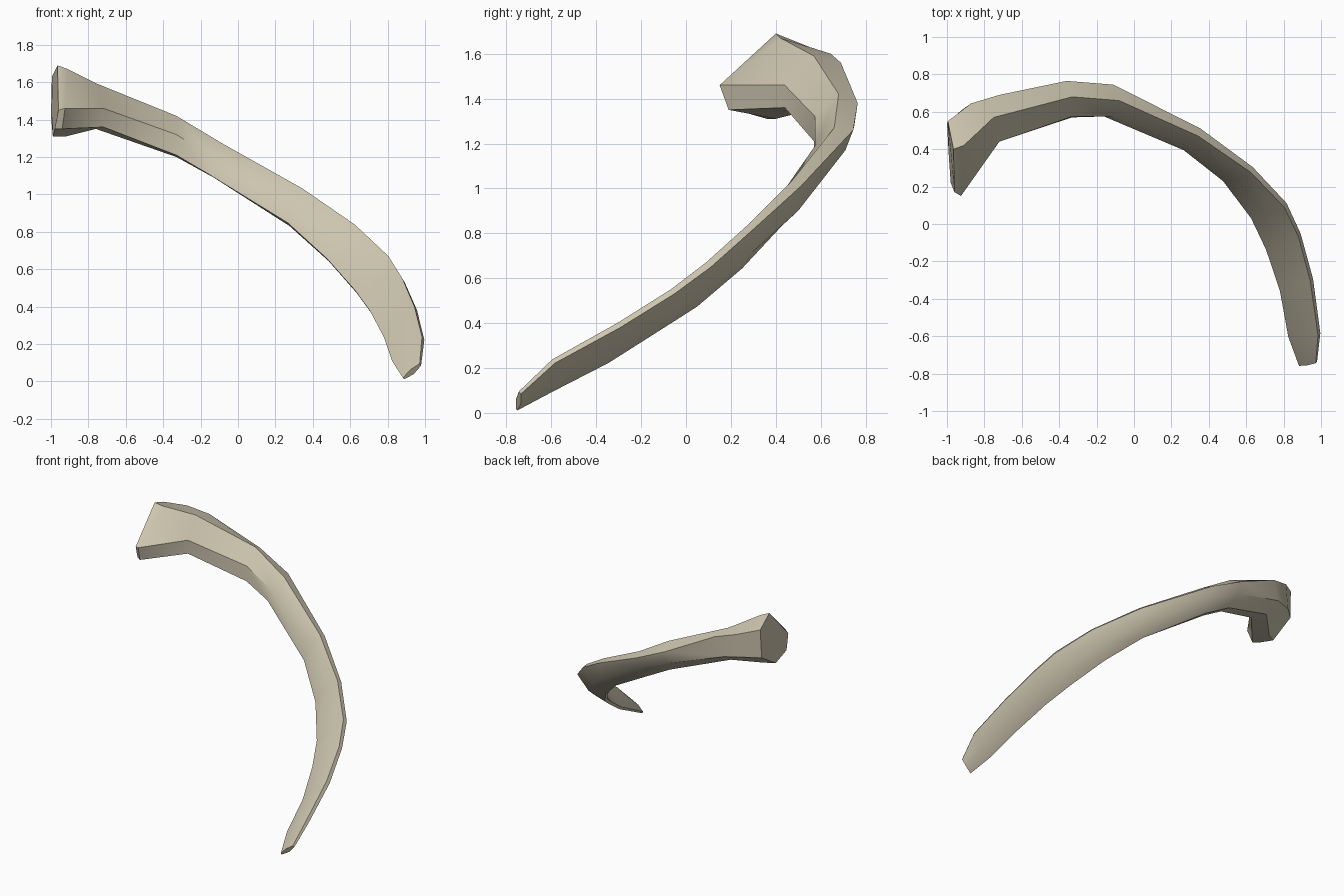
import bpy, bmesh, math
from mathutils import Vector

bone = bpy.data.materials.new("bone")
bone.diffuse_color = (0.61, 0.56, 0.43, 1)

# Flat blade: lower edge, upper edge and thickness, from the tip upwards
blade = [
    ((0.885, -0.755, 0.015), (0.975, -0.74, 0.09), 0.04),
    ((0.83, -0.60, 0.10), (0.99, -0.59, 0.23), 0.06),
    ((0.785, -0.35, 0.23), (0.95, -0.30, 0.39), 0.07),
    ((0.71, -0.13, 0.37), (0.885, -0.06, 0.54), 0.07),
    ((0.63, 0.04, 0.48), (0.81, 0.10, 0.66), 0.08),
    ((0.48, 0.24, 0.65), (0.63, 0.29, 0.83), 0.085),
    ((0.27, 0.41, 0.84), (0.35, 0.49, 1.02), 0.12),
]

# Thick neck and flared head: inner low, inner mid, inner top, back top, back low, bottom
neck = [
    [(-0.16, 0.575, 1.11), (-0.12, 0.575, 1.19), (-0.08, 0.66, 1.27),
     (-0.11, 0.745, 1.26), (-0.09, 0.71, 1.17), (-0.13, 0.64, 1.09)],
    [(-0.33, 0.57, 1.21), (-0.33, 0.575, 1.32), (-0.33, 0.68, 1.42),
     (-0.36, 0.765, 1.38), (-0.34, 0.75, 1.28), (-0.33, 0.66, 1.20)],
    [(-0.72, 0.44, 1.36), (-0.72, 0.44, 1.46), (-0.75, 0.57, 1.59),
     (-0.72, 0.69, 1.56), (-0.78, 0.67, 1.42), (-0.76, 0.56, 1.35)],
    [(-0.94, 0.19, 1.35), (-0.925, 0.15, 1.46), (-0.91, 0.42, 1.67),
     (-0.87, 0.645, 1.60), (-0.92, 0.61, 1.43), (-0.92, 0.40, 1.31)],
    [(-0.98, 0.22, 1.35), (-0.96, 0.17, 1.45), (-0.965, 0.40, 1.69),
     (-0.995, 0.55, 1.63), (-1.0, 0.54, 1.42), (-0.99, 0.36, 1.31)],
]


def blade_rings():
    mids = [(Vector(a) + Vector(b)) / 2 for a, b, t in blade]
    rings = []
    for i, (a, b, t) in enumerate(blade):
        a, b = Vector(a), Vector(b)
        along = mids[min(i + 1, len(mids) - 1)] - mids[max(i - 1, 0)]
        n = along.cross(b - a).normalized()
        rings.append([a - n * t * 0.15, mids[i] - n * t * 0.4, b - n * t * 0.2,
                      b + n * t * 0.2, mids[i] + n * t * 0.5, a + n * t * 0.15])
    return rings


def loft(name, rings):
    bm = bmesh.new()
    loops = [[bm.verts.new(p) for p in ring] for ring in rings]
    for lo, hi in zip(loops, loops[1:]):
        for k in range(len(lo)):
            m = (k + 1) % len(lo)
            bm.faces.new((lo[k], lo[m], hi[m], hi[k]))
    bm.faces.new(loops[0])
    bm.faces.new(loops[-1])
    bmesh.ops.recalc_face_normals(bm, faces=bm.faces)
    mesh = bpy.data.meshes.new(name)
    bm.to_mesh(mesh)
    bm.free()
    mesh.materials.append(bone)
    ob = bpy.data.objects.new(name, mesh)
    bpy.context.collection.objects.link(ob)
    bpy.context.view_layer.objects.active = ob
    ob.select_set(True)
    bpy.ops.object.shade_smooth_by_angle(angle=math.radians(40))
    return ob


# Single curved rib bone
loft("rib_bone", blade_rings() + [[Vector(p) for p in ring] for ring in neck])
